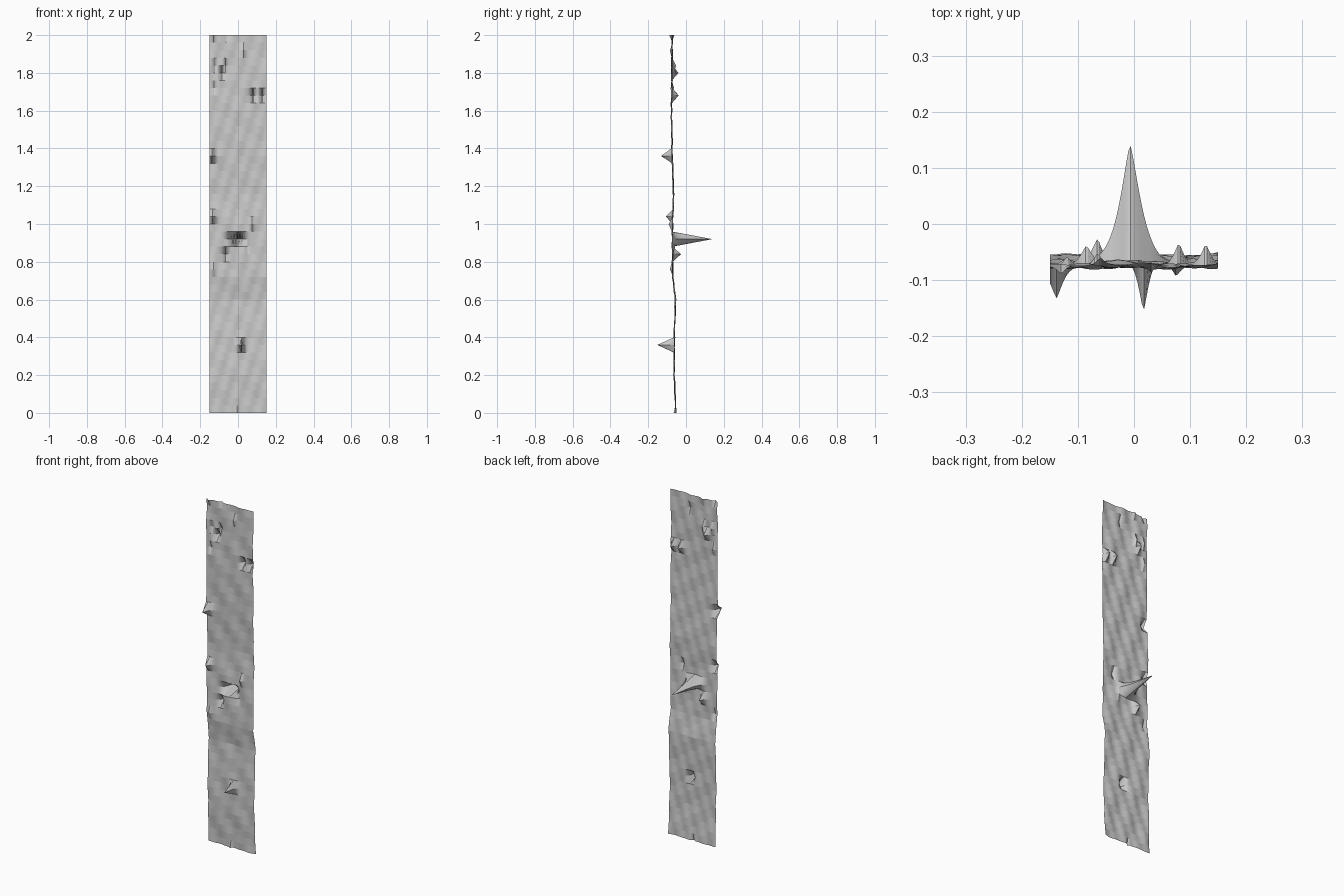
import bpy, bmesh, math

COLS, ROWS = 75, 50
WIDTH, HEIGHT = 0.30, 2.0

# gentle sway of the sheet: (z, y)
SWAY = [(0, -.054), (.2, -.063), (.4, -.062), (.6, -.056), (.72, -.070), (1, -.072),
        (1.15, -.066), (1.36, -.073), (1.6, -.077), (2, -.073)]

# spikes: (x, z, height along y, half width in x)
SPIKES = [(-.007, .92, .215, .026), (.017, .36, -.088, .012), (-.138, 1.36, -.058, .016),
          (-.135, 1.04, -.038, .016), (-.065, .84, .042, .013), (-.12, 1.84, .018, .010),
          (-.085, 1.80, .038, .016), (-.065, 1.84, .022, .010), (.08, 1.68, .042, .013),
          (.128, 1.68, .038, .013), (.075, 1.00, -.020, .010), (.05, .88, .012, .012),
          (-.13, 2.0, -.018, .012), (-.06, 2.0, .012, .010), (.03, 1.92, -.012, .010),
          (-.125, 1.72, .016, .012), (-.007, 0, -.014, .008), (-.13, .76, -.012, .012)]


def sway(z):
    for (z0, y0), (z1, y1) in zip(SWAY, SWAY[1:]):
        if z <= z1 + 1e-6:
            return y0 + (y1 - y0) * (z - z0) / (z1 - z0)
    return SWAY[-1][1]


def ripple(x, z):
    return (.0022 * math.sin(47 * x + 13 * z) + .0018 * math.sin(83 * x - 29 * z + 1.3)
            + .0015 * math.sin(31 * x + 41 * z + 2.1))


def depth(x, z):
    y = sway(z) + ripple(x, z)
    for sx, sz, h, w in SPIKES:
        row_falloff = max(0, 1 - abs(z - sz) / .04)
        y += h * row_falloff * math.exp(-(abs(x - sx) / w) ** 1.35)
    return y


# rough sheet: fine columns, coarse rows
bm = bmesh.new()
grid = []
for r in range(ROWS + 1):
    z = HEIGHT * r / ROWS
    xs = [WIDTH * (c / COLS - .5) for c in range(COLS + 1)]
    grid.append([bm.verts.new((x, depth(x, z), z)) for x in xs])
for a, b in zip(grid, grid[1:]):
    for c in range(COLS):
        bm.faces.new((a[c], a[c + 1], b[c + 1], b[c]))
mesh = bpy.data.meshes.new("rough_strip")
bm.to_mesh(mesh)
bm.free()
strip = bpy.data.objects.new("rough_strip", mesh)
bpy.context.collection.objects.link(strip)
